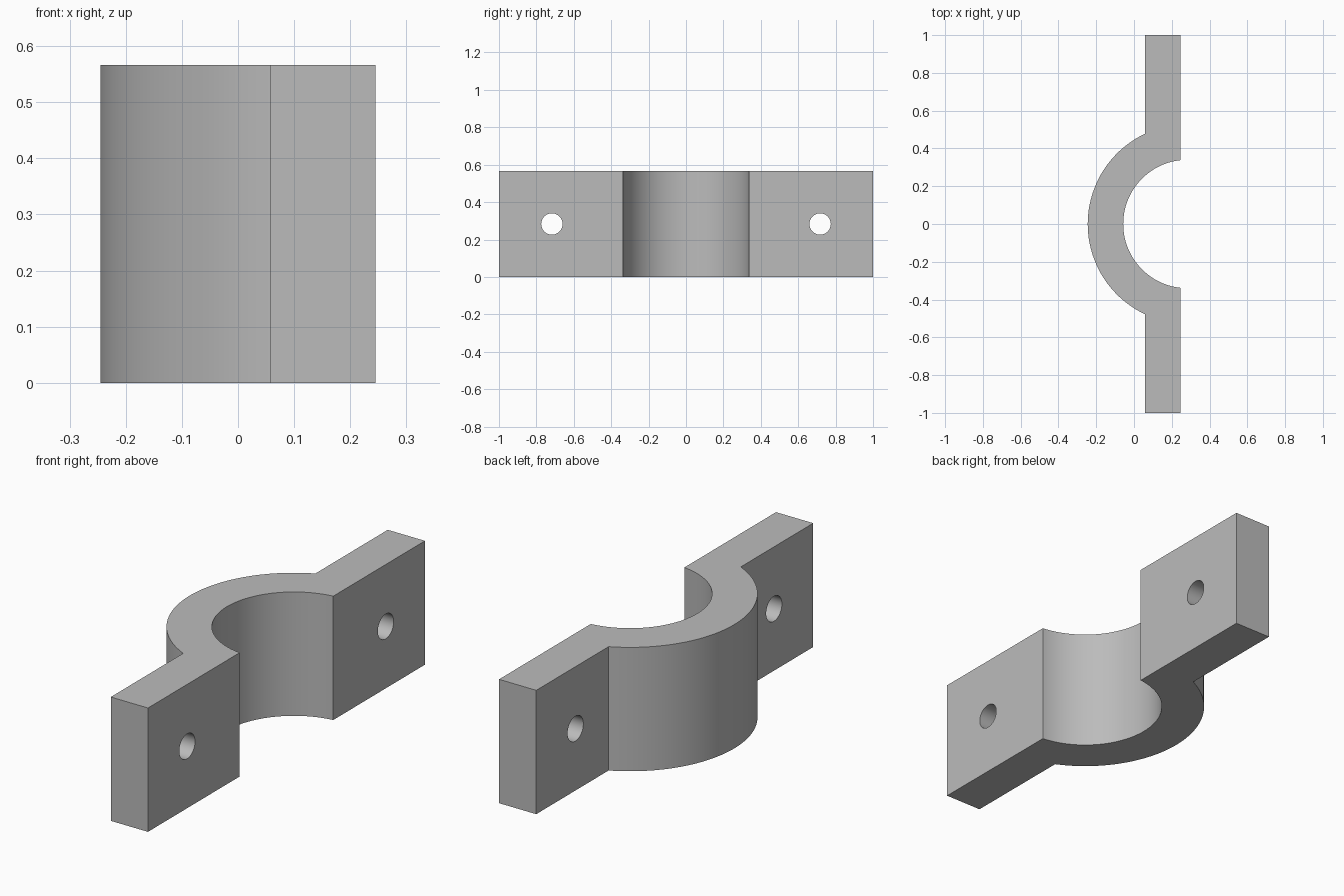
import bpy
import bmesh
from math import asin, acos, pi, cos, sin

if "Cube" in bpy.data.objects:
    bpy.data.objects.remove(bpy.data.objects["Cube"], do_unlink=True)

HEIGHT = 0.566
FACE_X, BACK_X = 0.245, 0.057      # mating face and outer face of the flanges
CENTRE_X = 0.283                   # bore axis, just beyond the mating face
INNER_R, OUTER_R = 0.34, 0.528
HOLE_Y, HOLE_R = 0.717, 0.057
STEPS = 64

# Plain grey metal
metal = bpy.data.materials.new("grey metal")
metal.use_nodes = True
grey = (0.5, 0.5, 0.5, 1)
metal.diffuse_color = grey
metal.node_tree.nodes["Principled BSDF"].inputs["Base Color"].default_value = grey


def arc(radius, end_x):
    """Points round the bore axis, from +y to -y, ending on x = end_x."""
    start = acos((end_x - CENTRE_X) / radius)
    angles = [start + (2 * pi - 2 * start) * i / STEPS for i in range(STEPS + 1)]
    return [(CENTRE_X + radius * cos(a), radius * sin(a)) for a in angles]


# Clamp half: one closed outline pulled up to full height
outline = arc(OUTER_R, BACK_X) + [(BACK_X, -1), (FACE_X, -1)]
outline += arc(INNER_R, FACE_X)[::-1] + [(FACE_X, 1), (BACK_X, 1)]
bm = bmesh.new()
base = bm.faces.new([bm.verts.new((x, y, 0)) for x, y in outline])
top = bmesh.ops.extrude_face_region(bm, geom=[base])["geom"]
bmesh.ops.translate(bm, vec=(0, 0, HEIGHT),
                    verts=[v for v in top if isinstance(v, bmesh.types.BMVert)])
bmesh.ops.recalc_face_normals(bm, faces=bm.faces)
mesh = bpy.data.meshes.new("clamp_half")
bm.to_mesh(mesh)
bm.free()
mesh.materials.append(metal)
clamp = bpy.data.objects.new("clamp_half", mesh)
bpy.context.collection.objects.link(clamp)

# Bolt holes through both flanges
cutters = []
for side, name in ((1, "back"), (-1, "front")):
    bpy.ops.mesh.primitive_cylinder_add(
        vertices=48, radius=HOLE_R, depth=0.4, rotation=(0, pi / 2, 0),
        location=((FACE_X + BACK_X) / 2, side * HOLE_Y, HEIGHT / 2))
    cutter = bpy.context.object
    cutter.name = name + "_bolt_hole_cutter"
    cutter.hide_render = True
    cutter.data.materials.append(metal)
    cut = clamp.modifiers.new(name + "_bolt_hole", "BOOLEAN")
    cut.operation = "DIFFERENCE"
    cut.solver = "EXACT"
    cut.object = cutter
    cutters.append(cutter)

bpy.ops.object.select_all(action="DESELECT")
clamp.select_set(True)
bpy.context.view_layer.objects.active = clamp
for modifier in list(clamp.modifiers):
    bpy.ops.object.modifier_apply(modifier=modifier.name)
for cutter in cutters:
    bpy.data.objects.remove(cutter, do_unlink=True)

# Smooth curved walls with crisp edges
bpy.ops.object.shade_smooth_by_angle(angle=pi / 6)
